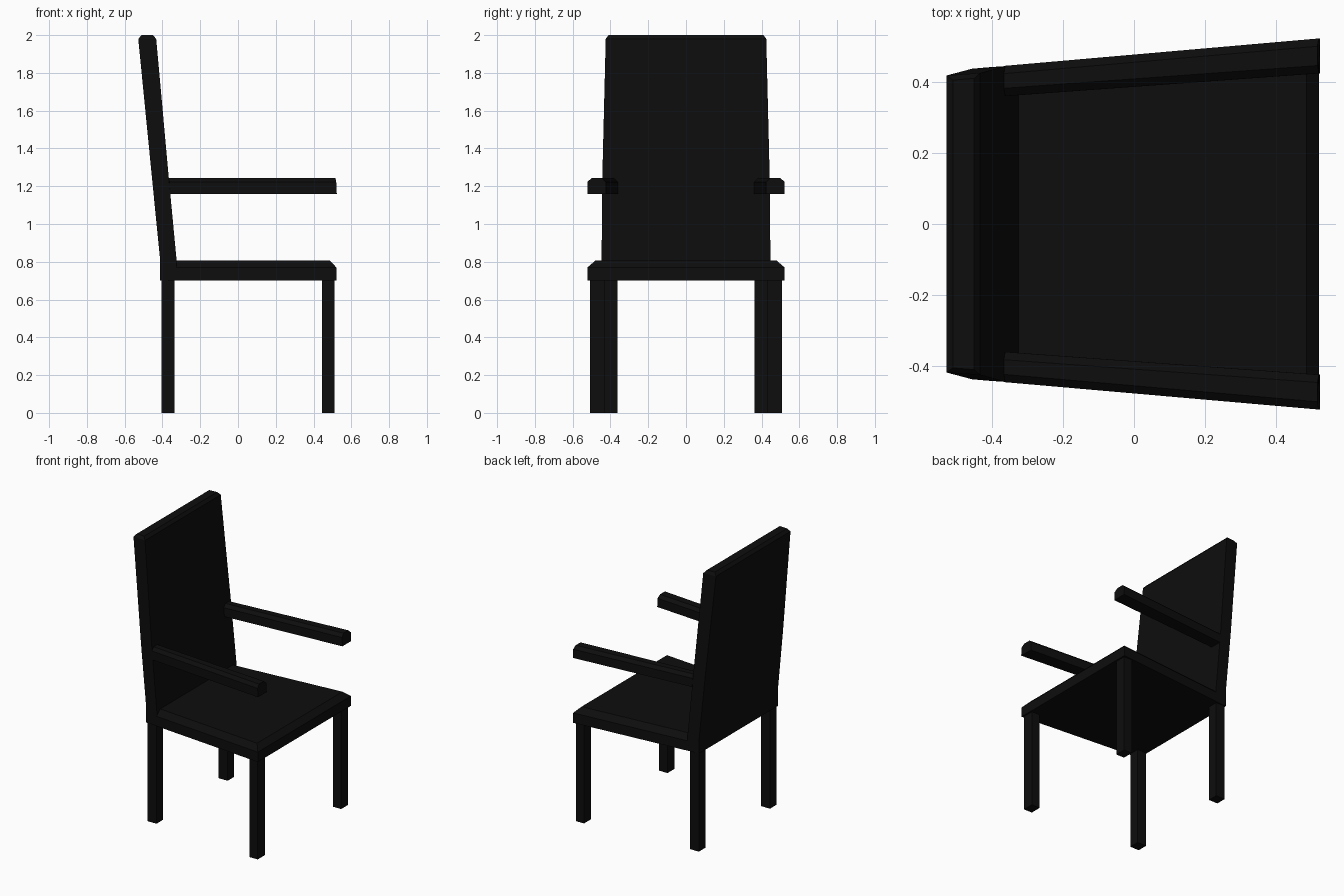
import bpy, bmesh

if "Cube" in bpy.data.objects:
    bpy.data.objects.remove(bpy.data.objects["Cube"])

black = bpy.data.materials.new("black")
black.diffuse_color = (0.004, 0.004, 0.004, 1)
black.use_nodes = True
black.node_tree.nodes["Principled BSDF"].inputs["Base Color"].default_value = black.diffuse_color


def half_width(x):
    # plan outline: wider towards the front edge of the seat
    return 0.4767 + 0.0872 * x


def loft(name, rings, mirror=False):
    """Skin a row of equal-count rings, cap both ends, optionally mirror across y."""
    bm = bmesh.new()
    rows = [[bm.verts.new(p) for p in ring] for ring in rings]
    n = len(rows[0])
    for a, b in zip(rows, rows[1:]):
        for i in range(n):
            j = (i + 1) % n
            bm.faces.new((a[i], a[j], b[j], b[i]))
    bm.faces.new(rows[0])
    bm.faces.new(rows[-1])
    bmesh.ops.remove_doubles(bm, verts=bm.verts, dist=1e-5)
    bmesh.ops.recalc_face_normals(bm, faces=bm.faces)
    mesh = bpy.data.meshes.new(name)
    bm.to_mesh(mesh)
    bm.free()
    mesh.materials.append(black)
    obj = bpy.data.objects.new(name, mesh)
    bpy.context.collection.objects.link(obj)
    if mirror:
        mod = obj.modifiers.new("Mirror", 'MIRROR')
        mod.use_axis = (False, True, False)
    return obj


def seat_ring(x, inset, top):
    w = half_width(x)
    half = [(w, 0.70), (w, 0.77), (w - inset, top)]
    return [(x, y, z) for y, z in half] + [(x, -y, z) for y, z in reversed(half)]


# seat: tapered slab with bevelled top edge at the sides and front
loft("seat", [seat_ring(-0.326, 0.04, 0.807), seat_ring(0.485, 0.04, 0.807),
              seat_ring(0.521, 0.0, 0.77)])

# backrest: leaning panel, (z, rear x, front x, rear half width, front half width)
back = [(0.70, -0.412, -0.325, 0.441, 0.447),
        (0.807, -0.412, -0.325, 0.441, 0.447),
        (1.25, -0.456, -0.367, 0.437, 0.443),
        (1.98, -0.528, -0.433, 0.418, 0.425),
        (2.00, -0.510, -0.450, 0.405, 0.410)]
loft("backrest", [[(r, -wr, z), (f, -wf, z), (f, wf, z), (r, wr, z)]
                  for z, r, f, wr, wf in back])


def arm_ring(x_low, x_top, inner):
    outer = half_width(x_low)
    return [(x_low, inner, 1.16), (x_low, outer, 1.16), (x_low - 0.003, outer, 1.222),
            (x_top, outer - 0.022, 1.243), (x_top, inner + 0.022, 1.243),
            (x_low - 0.003, inner, 1.222)]


# armrests: bevelled bars running into the backrest
loft("armrest", [arm_ring(-0.360, -0.366, 0.360), arm_ring(0.523, 0.516, 0.424)], True)

# legs: straight posts, (name, x range, y range)
for name, x0, x1, y0, y1 in [("front_leg", 0.445, 0.510, 0.428, 0.508),
                             ("rear_leg", -0.406, -0.335, 0.362, 0.436)]:
    loft(name, [[(x0, y0, z), (x1, y0, z), (x1, y1, z), (x0, y1, z)]
                for z in (0.0, 0.70)], True)
